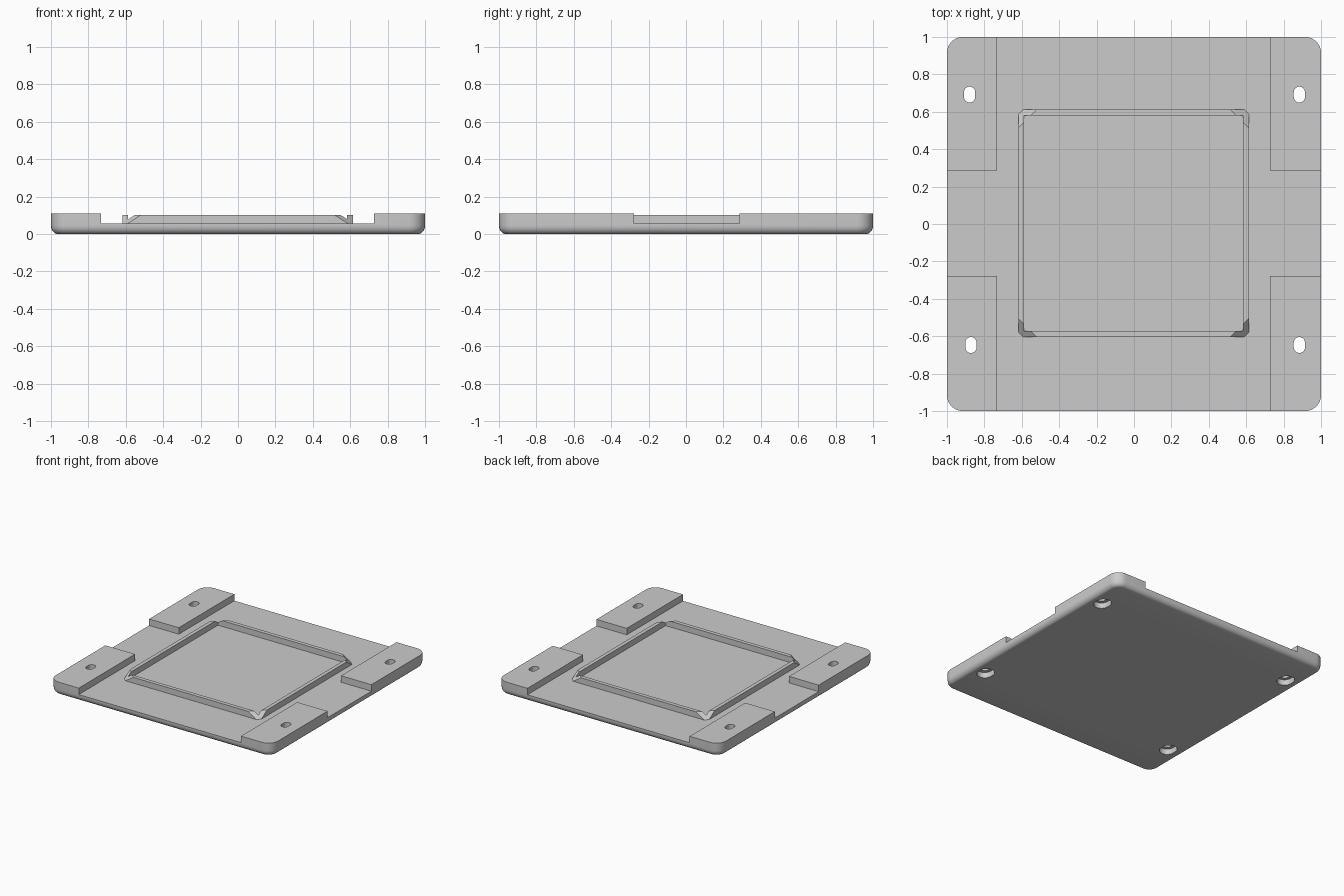
import bpy, bmesh
from math import sin, cos, pi, radians
from mathutils import Vector

cube = bpy.data.objects.get("Cube")
if cube:
    bpy.data.objects.remove(cube, do_unlink=True)

mat = bpy.data.materials.new("light_grey")
mat.use_nodes = True
GREY = (0.6, 0.6, 0.6, 1)
mat.diffuse_color = GREY
mat.node_tree.nodes["Principled BSDF"].inputs["Base Color"].default_value = GREY

HEIGHT, FLOOR = 0.108, 0.055


def outline(cx, cy, hx, hy, r, z, seg=8):
    """Points of a rounded rectangle, counterclockwise."""
    pts = []
    for q, (sx, sy) in enumerate([(1, 1), (-1, 1), (-1, -1), (1, -1)]):
        for i in range(seg + 1):
            a = (q + i / seg) * pi / 2
            pts.append((cx + sx * (hx - r) + r * cos(a),
                        cy + sy * (hy - r) + r * sin(a), z))
    return pts


def loft(bm, rings):
    """Closed solid through a stack of equal rings."""
    loops = [[bm.verts.new(p) for p in ring] for ring in rings]
    n = len(loops[0])
    for a, b in zip(loops, loops[1:]):
        for i in range(n):
            j = (i + 1) % n
            bm.faces.new((a[i], a[j], b[j], b[i]))
    bm.faces.new(loops[0][::-1])
    bm.faces.new(loops[-1])
    bmesh.ops.remove_doubles(bm, verts=bm.verts, dist=1e-5)
    bmesh.ops.recalc_face_normals(bm, faces=bm.faces)


def make(name, bm):
    me = bpy.data.meshes.new(name)
    bm.to_mesh(me)
    bm.free()
    me.materials.append(mat)
    ob = bpy.data.objects.new(name, me)
    bpy.context.collection.objects.link(ob)
    return ob


def box(x0, x1, y0, y1, z0, z1):
    bm = bmesh.new()
    loft(bm, [[(x0, y0, z), (x1, y0, z), (x1, y1, z), (x0, y1, z)] for z in (z0, z1)])
    return bm


def slot(x, y, width, length, z0, z1):
    bm = bmesh.new()
    loft(bm, [outline(x, y, width / 2, length / 2, width / 2, z) for z in (z0, z1)])
    return bm


def cut(ob, name, bm):
    """Subtract a solid from an object and discard the cutter."""
    cutter = make(name, bm)
    cutter.hide_render = True
    mod = ob.modifiers.new(name, 'BOOLEAN')
    mod.operation, mod.solver, mod.object = 'DIFFERENCE', 'EXACT', cutter
    bpy.ops.object.select_all(action='DESELECT')
    bpy.context.view_layer.objects.active = ob
    ob.select_set(True)
    bpy.ops.object.modifier_apply(modifier=mod.name)
    bpy.data.objects.remove(cutter, do_unlink=True)


# Base plate with rounded corners and a rounded bottom edge
rings = []
for i in range(7):
    a = i / 6 * pi / 2
    inset = 0.036 * (1 - sin(a))
    rings.append(outline(0, 0, 1 - inset, 1 - inset, 0.085 - inset, 0.045 * (1 - cos(a))))
rings.append(outline(0, 0, 1, 1, 0.085, HEIGHT))
bm = bmesh.new()
loft(bm, rings)
base = make("base_plate", bm)

# Crossing channels leave four raised corner pads
cut(base, "long_channel", box(-0.733, 0.727, -1.2, 1.2, FLOOR, 0.3))
cut(base, "cross_channel", box(-1.2, 1.2, -0.277, 0.286, FLOOR, 0.3))

# Screw slots through the pads, counterbored from below
for x, y in [(-0.879, 0.692), (0.884, 0.692), (-0.872, -0.647), (0.884, -0.647)]:
    cut(base, "screw_slot", slot(x, y, 0.06, 0.085, -0.1, 0.3))
    cut(base, "counterbore", slot(x, y, 0.115, 0.14, -0.1, 0.045))

# Raised square rim with corners sloping down to the plate
x0, x1, y0, y1, top = -0.618, 0.615, -0.605, 0.613, 0.102
bm = box(x0, x1, y0, y1, FLOOR - 0.01, top)
for sx, x in ((-1, x0), (1, x1)):
    for sy, y in ((-1, y0), (1, y1)):
        normal = Vector((sx, sy, 1.55)).normalized()
        bmesh.ops.bisect_plane(bm, geom=bm.verts[:] + bm.edges[:] + bm.faces[:],
                               plane_co=(x - sx * 0.1, y, top),
                               plane_no=normal, clear_outer=True)
        bmesh.ops.holes_fill(bm, edges=[e for e in bm.edges if e.is_boundary], sides=0)
bmesh.ops.recalc_face_normals(bm, faces=bm.faces)
rim = make("square_rim", bm)
cut(rim, "rim_opening", box(x0 + 0.031, x1 - 0.031, y0 + 0.032, y1 - 0.032, -0.1, 0.3))

# Smooth the rounded edges and keep the creases sharp
bpy.ops.object.select_all(action='DESELECT')
base.select_set(True)
bpy.context.view_layer.objects.active = base
bpy.ops.object.shade_smooth_by_angle(angle=radians(30))
